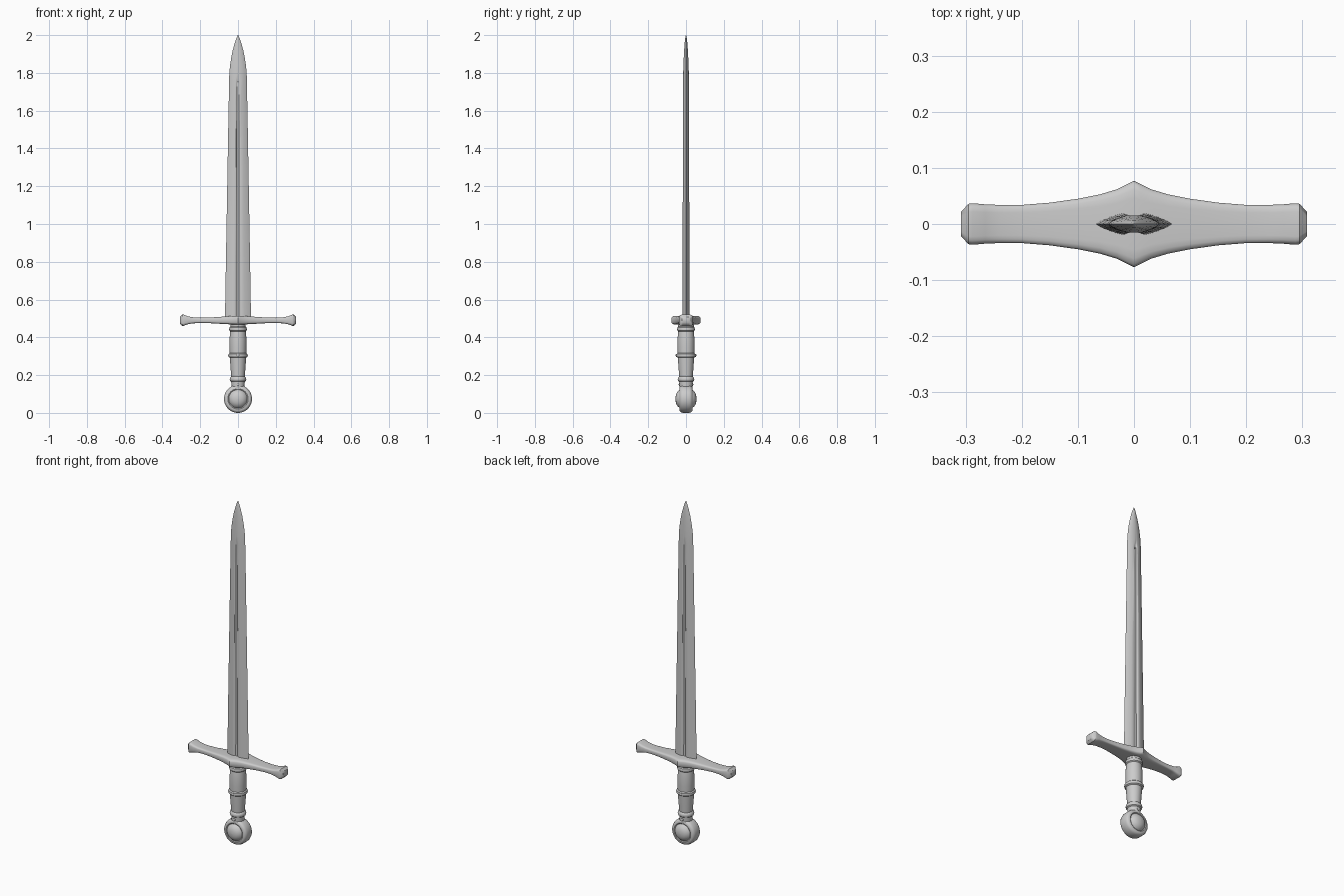
import bpy, bmesh, math
from mathutils import Matrix

steel = bpy.data.materials.new("grey_steel")
steel.diffuse_color = (0.6, 0.6, 0.6, 1)


def finish(name, bm, angle=35):
    bmesh.ops.recalc_face_normals(bm, faces=bm.faces)
    me = bpy.data.meshes.new(name)
    bm.to_mesh(me)
    bm.free()
    me.materials.append(steel)
    ob = bpy.data.objects.new(name, me)
    bpy.context.collection.objects.link(ob)
    bpy.ops.object.select_all(action='DESELECT')
    ob.select_set(True)
    bpy.context.view_layer.objects.active = ob
    bpy.ops.object.shade_smooth_by_angle(angle=math.radians(angle))
    return ob


def loft(name, rings, angle=35):
    """Skin a list of equal-length point rings and cap both ends."""
    bm = bmesh.new()
    vr = [[bm.verts.new(p) for p in r] for r in rings]
    n = len(vr[0])
    for a, b in zip(vr, vr[1:]):
        for i in range(n):
            j = (i + 1) % n
            bm.faces.new((a[i], a[j], b[j], b[i]))
    bm.faces.new(vr[0])
    bm.faces.new(vr[-1])
    return finish(name, bm, angle)


def lathe(name, profile, matrix=Matrix(), sides=40, sy=1.0):
    """Turn (radius, height) pairs about the local z axis."""
    rings = []
    for r, h in profile:
        rings.append([matrix @ Matrix.Translation((
            r * math.cos(2 * math.pi * i / sides),
            sy * r * math.sin(2 * math.pi * i / sides), h)).translation
            for i in range(sides)])
    return loft(name, [[m if not hasattr(m, "translation") else m.translation for m in r]
                       for r in rings])


# Blade: lens section with a narrow fuller that runs out below the point
def blade_ring(z, w, t, f, depth):
    quarter = [(w, 0), (w * 0.8, t * 0.42), (w * 0.5, t * 0.8), (f * 1.5, t),
               (f, t - depth * 0.2), (f * 0.5, t - depth), (0, t - depth)]
    half = quarter + [(-x, y) for x, y in reversed(quarter[:-1])]
    full = half + [(x, -y) for x, y in reversed(half[1:-1])]
    return [(x, y, z) for x, y in full]


blade = [  # height, half width, half thickness, fuller half width, fuller depth
    (0.49, 0.069, 0.019, 0.013, 0.007), (0.80, 0.064, 0.018, 0.012, 0.007),
    (1.20, 0.057, 0.017, 0.011, 0.007), (1.60, 0.050, 0.016, 0.009, 0.006),
    (1.75, 0.047, 0.016, 0.008, 0.005), (1.78, 0.0465, 0.0155, 0.005, 0.001),
    (1.80, 0.046, 0.015, 0.004, 0.0), (1.84, 0.042, 0.0135, 0.004, 0.0),
    (1.88, 0.036, 0.012, 0.003, 0.0), (1.92, 0.028, 0.010, 0.002, 0.0),
    (1.96, 0.017, 0.007, 0.0015, 0.0), (1.985, 0.008, 0.004, 0.001, 0.0),
    (2.0, 0.001, 0.001, 0.0002, 0.0)]
loft("blade", [blade_ring(*row) for row in blade], 30)

# Crossguard: rounded-box section, pointed in the middle, flared at both ends
guard = [  # x, half depth, bottom, top
    (0.0, 0.077, 0.467, 0.514), (0.012, 0.071, 0.467, 0.514),
    (0.03, 0.062, 0.468, 0.513), (0.06, 0.053, 0.470, 0.511),
    (0.10, 0.045, 0.472, 0.508), (0.15, 0.038, 0.475, 0.505),
    (0.20, 0.034, 0.476, 0.504), (0.24, 0.034, 0.474, 0.506),
    (0.265, 0.035, 0.469, 0.511), (0.288, 0.037, 0.461, 0.520),
    (0.295, 0.036, 0.461, 0.520), (0.308, 0.022, 0.474, 0.508)]


def guard_ring(x, d, lo, hi):
    mid, h = (lo + hi) / 2, (hi - lo) / 2
    shape = [(1, 0), (1, 0.55), (0.94, 0.8), (0.8, 0.95), (0.6, 1), (0, 1)]
    half = shape + [(-a, b) for a, b in reversed(shape[:-1])]
    full = half + [(a, -b) for a, b in reversed(half[1:-1])]
    return [(x, a * d, mid + b * h) for a, b in full]


rows = [(-x, *r) for x, *r in reversed(guard[1:])] + guard
loft("crossguard", [guard_ring(*r) for r in rows], 40)

# Grip: turned handle with collar, middle ring and lower ring
lathe("grip", [
    (0.034, 0.125), (0.036, 0.165), (0.042, 0.170), (0.044, 0.178),
    (0.042, 0.187), (0.036, 0.193), (0.038, 0.22), (0.041, 0.26),
    (0.043, 0.292), (0.050, 0.297), (0.052, 0.304), (0.050, 0.312),
    (0.044, 0.317), (0.045, 0.35), (0.045, 0.39), (0.042, 0.425),
    (0.041, 0.432), (0.046, 0.437), (0.047, 0.445), (0.045, 0.453),
    (0.040, 0.457), (0.040, 0.475)])

# Pommel: upright wheel with a domed boss on each face
to_y = Matrix.Rotation(math.radians(90), 4, 'X')
centre = Matrix.Translation((0, 0, 0.074)) @ to_y
side = [(0.074, 0.0), (0.074, 0.018), (0.070, 0.028), (0.064, 0.033),
        (0.054, 0.034), (0.049, 0.031), (0.046, 0.036), (0.038, 0.045),
        (0.026, 0.052), (0.013, 0.055), (0.001, 0.056)]
lathe("pommel", [(r, -h) for r, h in reversed(side[1:])] + side, centre, 48)

# Small rivets on the front and back of the rings
for label, z, r in (("lower", 0.15, 0.035), ("middle", 0.304, 0.051), ("upper", 0.463, 0.039)):
    for s, face in ((1, "front"), (-1, "back")):
        place = Matrix.Translation((0, -s * r, z)) @ Matrix.Rotation(s * math.radians(90), 4, 'X')
        lathe(f"{label}_{face}_rivet", [(0.007, -0.004), (0.007, 0.001), (0.005, 0.003),
                                        (0.001, 0.004)], place, 12)
